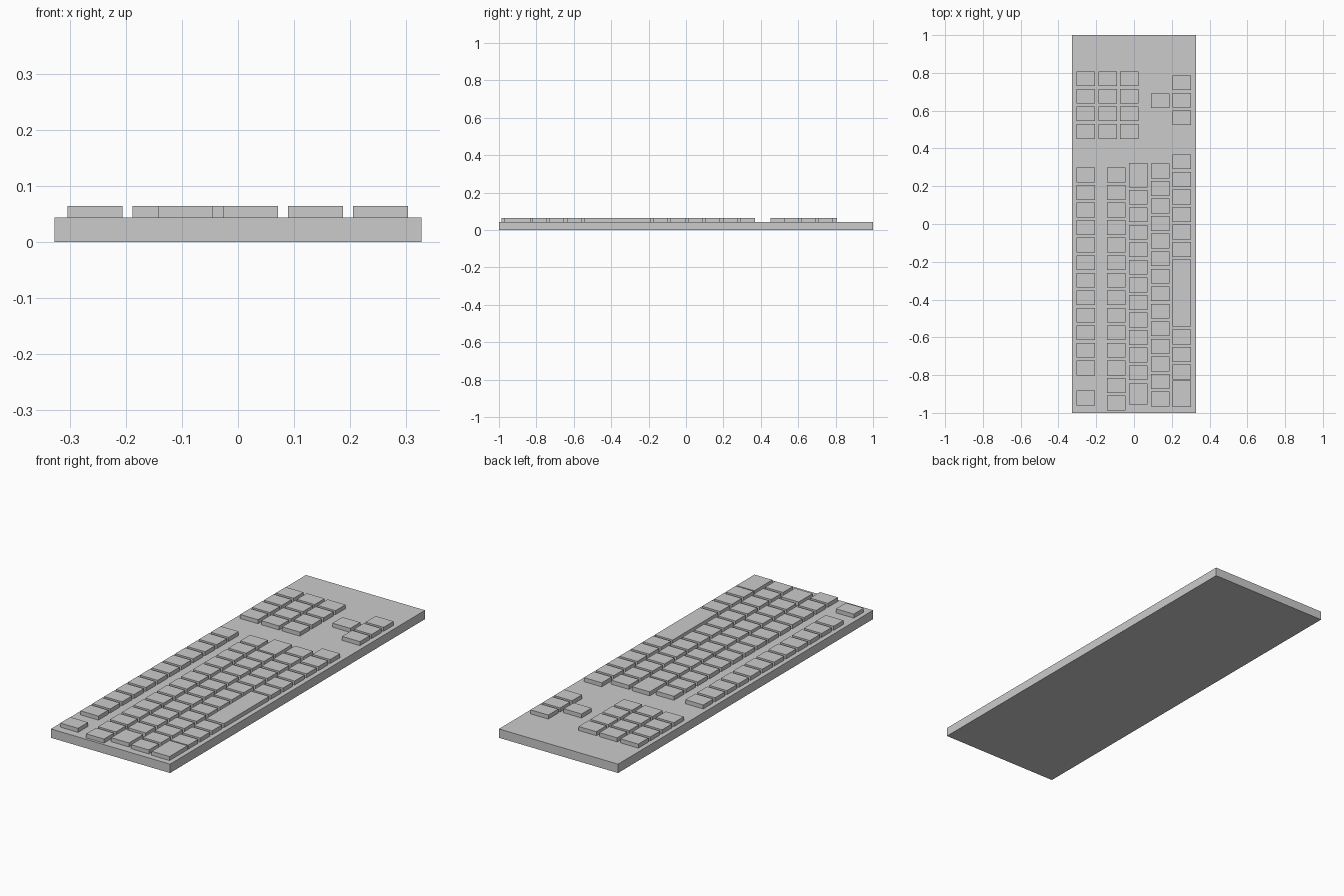
import bpy, bmesh
from mathutils import Matrix

if "Cube" in bpy.data.objects:
    bpy.data.objects.remove(bpy.data.objects["Cube"])

BASE_TOP, KEY_TOP = 0.044, 0.064
KEY_W, KEY_L, PITCH = 0.098, 0.078, 0.0929


def add_box(bm, x0, x1, y0, y1, z0, z1):
    m = Matrix.Translation(((x0 + x1) / 2, (y0 + y1) / 2, (z0 + z1) / 2))
    bmesh.ops.create_cube(bm, size=1, matrix=m @ Matrix.Diagonal((x1 - x0, y1 - y0, z1 - z0, 1)))


def make(name, boxes):
    bm = bmesh.new()
    for b in boxes:
        add_box(bm, *b)
    me = bpy.data.meshes.new(name)
    bm.to_mesh(me)
    bm.free()
    bpy.context.collection.objects.link(bpy.data.objects.new(name, me))


def key(x, top, length=KEY_L):
    return (x, x + KEY_W, top - length, top, BASE_TOP, KEY_TOP)


def run(x, top, count):
    return [key(x, top - i * PITCH) for i in range(count)]


# Case
make("case", [(-0.327, 0.327, -1, 1, 0, BASE_TOP)])

# Main block: one object per row, x is the rear edge of the row
make("function_row", run(-0.304, 0.299, 12) + [key(-0.304, -0.882)])
make("number_row", run(-0.143, 0.299, 14))
make("upper_letter_row", [key(-0.027, 0.323, 0.13)] + run(-0.027, 0.181, 11)
     + [key(-0.027, -0.845, 0.111)])
make("middle_letter_row", run(0.089, 0.32, 14))
make("bottom_row", run(0.205, 0.368, 6) + run(0.205, -0.559, 3)
     + [key(0.205, -0.829, 0.141)])
make("space_bar", [key(0.205, -0.188, 0.355)])

# Side clusters
make("navigation_keys", [k for x in (-0.304, -0.188, -0.074) for k in run(x, 0.808, 4)])
make("arrow_keys", run(0.205, 0.787, 3) + [key(0.089, 0.692)])
